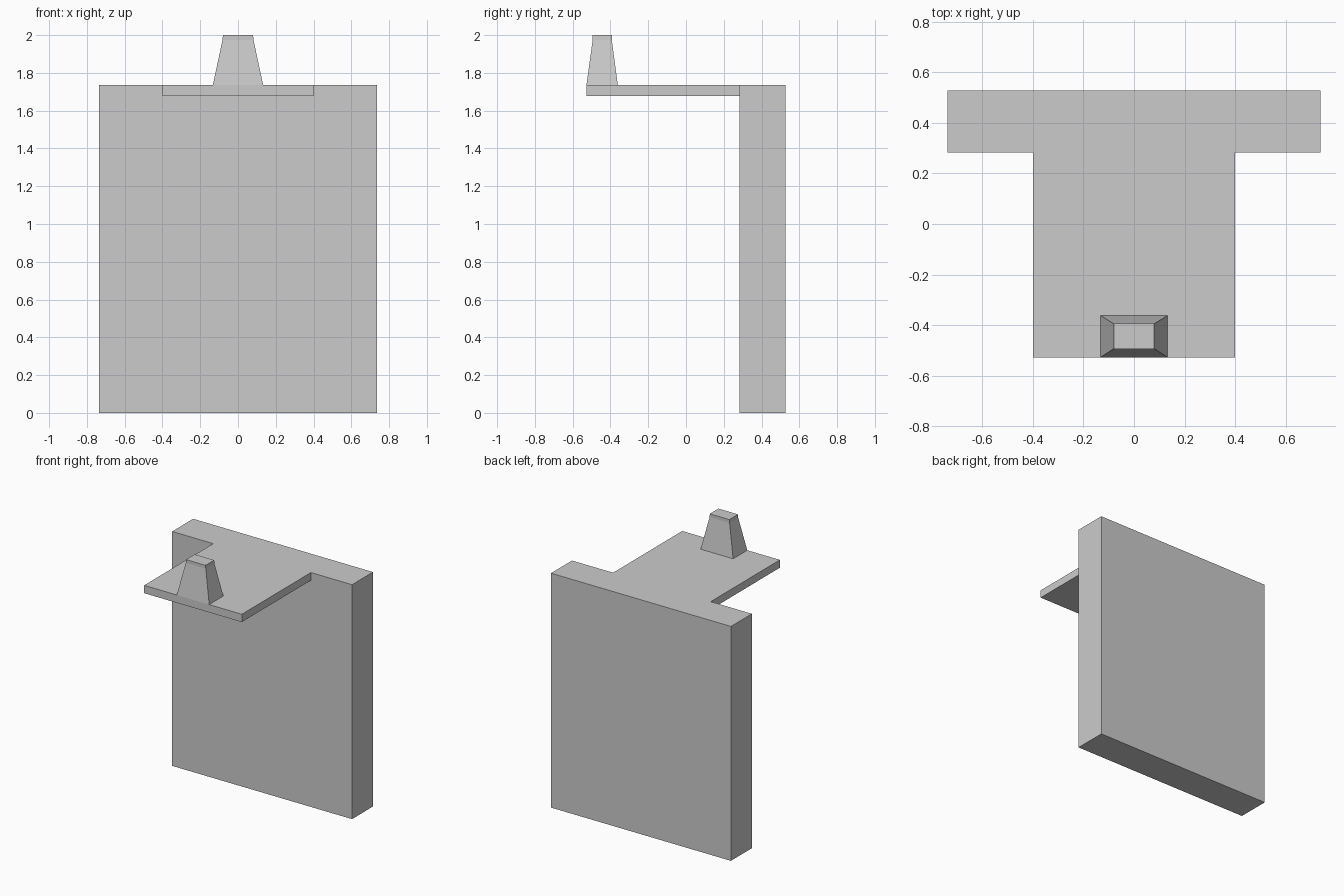
import bpy

if "Cube" in bpy.data.objects:
    bpy.data.objects.remove(bpy.data.objects["Cube"])


def loft(name, sections):
    """Stack rectangles (x half-width, y min, y max, z) into a closed solid."""
    verts, faces = [], []
    for hx, y0, y1, z in sections:
        verts += [(-hx, y0, z), (hx, y0, z), (hx, y1, z), (-hx, y1, z)]
    for s in range(len(sections) - 1):
        b = s * 4
        for i in range(4):
            j = (i + 1) % 4
            faces.append((b + i, b + j, b + j + 4, b + i + 4))
    n = len(verts)
    faces += [(3, 2, 1, 0), (n - 4, n - 3, n - 2, n - 1)]
    mesh = bpy.data.meshes.new(name)
    mesh.from_pydata(verts, [], faces)
    obj = bpy.data.objects.new(name, mesh)
    bpy.context.collection.objects.link(obj)
    return obj


# Upright back panel
loft("back_panel", [(0.737, 0.282, 0.527, 0.0), (0.737, 0.282, 0.527, 1.736)])

# Thin shelf projecting forward, flush with the panel top
loft("shelf", [(0.4, -0.527, 0.282, 1.678), (0.4, -0.527, 0.282, 1.736)])

# Tapered post at the shelf's front edge, with a short straight tip
loft("tapered_post", [
    (0.133, -0.527, -0.361, 1.736),
    (0.082, -0.494, -0.393, 1.975),
    (0.080, -0.494, -0.393, 2.0),
])
